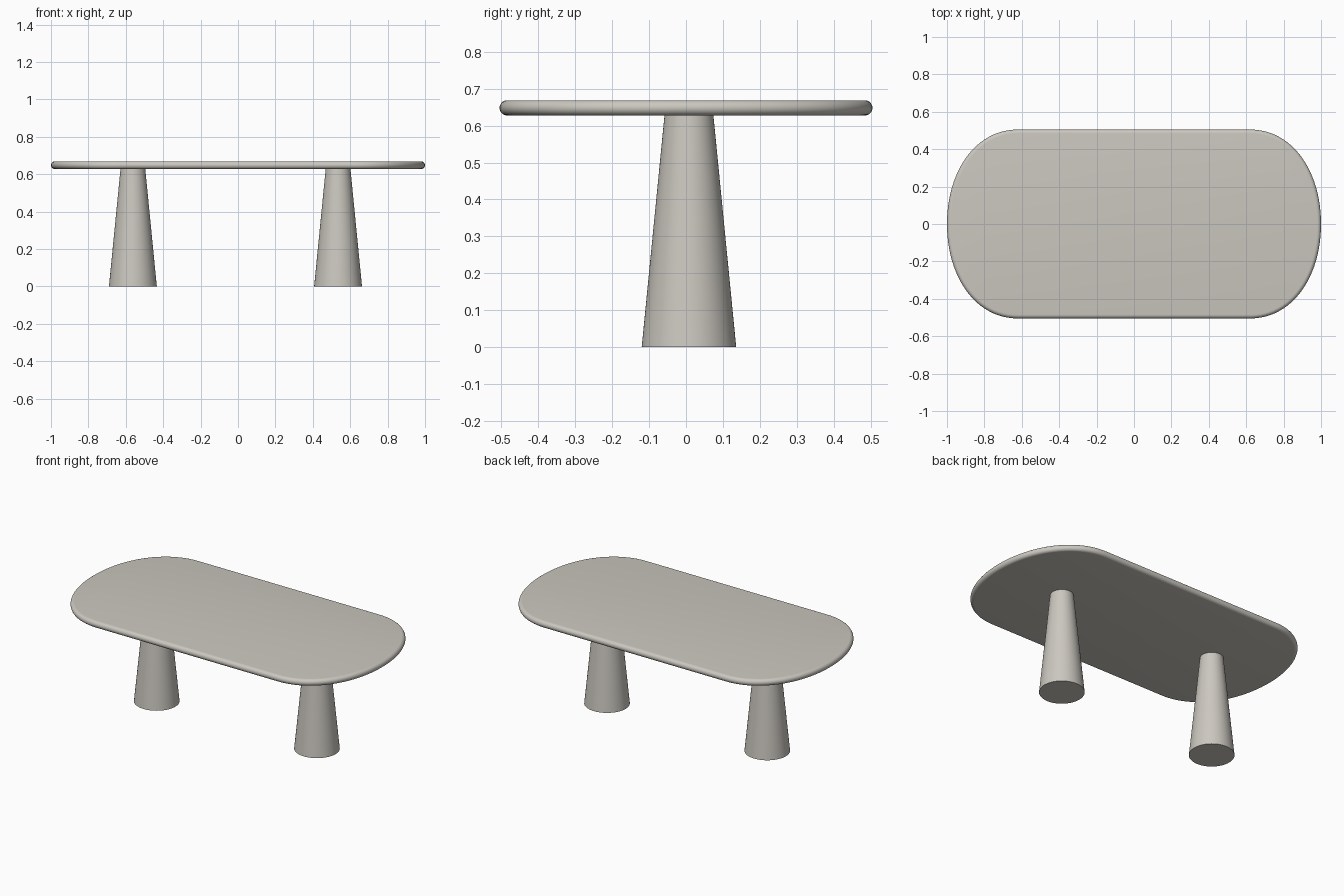
import bpy, bmesh, math

if "Cube" in bpy.data.objects:
    bpy.data.objects.remove(bpy.data.objects["Cube"])

mat = bpy.data.materials.new("warm_grey")
mat.diffuse_color = (0.60, 0.575, 0.525, 1)
mat.use_nodes = True
mat.node_tree.nodes["Principled BSDF"].inputs["Base Color"].default_value = mat.diffuse_color


def finish(bm, name):
    bmesh.ops.recalc_face_normals(bm, faces=bm.faces[:])
    me = bpy.data.meshes.new(name)
    bm.to_mesh(me)
    bm.free()
    ob = bpy.data.objects.new(name, me)
    bpy.context.collection.objects.link(ob)
    me.materials.append(mat)
    bpy.context.view_layer.objects.active = ob
    ob.select_set(True)
    bpy.ops.object.shade_smooth_by_angle(angle=math.radians(35))
    ob.select_set(False)
    return ob


# Table top outline: one Bezier quarter mirrored to a soft-ended oblong
def quarter(t):
    ctrl = [(1, 0), (1, 0.28), (0.85, 0.505), (0.62, 0.505)]
    w = [(1 - t) ** 3, 3 * t * (1 - t) ** 2, 3 * t * t * (1 - t), t ** 3]
    return tuple(sum(k * c[i] for k, c in zip(w, ctrl)) for i in (0, 1))


N = 24
q = [quarter(i / N) for i in range(N + 1)]
outline = (q + [(-x, y) for x, y in q[::-1]][:-1]
           + [(-x, -y) for x, y in q] + [(x, -y) for x, y in q[::-1]][:-1])
count = len(outline)


def inset_point(i, d):
    (x, y), a, b = outline[i], outline[i - 1], outline[(i + 1) % count]
    tx, ty = b[0] - a[0], b[1] - a[1]
    l = math.hypot(tx, ty)
    return x - d * ty / l, y + d * tx / l


# Table top: rings swept round a bullnose edge, capped flat
bm = bmesh.new()
R, ZC, STEPS = 0.0205, 0.648, 12
rings = []
for s in range(STEPS + 1):
    a = -math.pi / 2 + math.pi * s / STEPS
    d, z = R * (1 - math.cos(a)), ZC + R * math.sin(a)
    rings.append([bm.verts.new((*inset_point(i, d), z)) for i in range(count)])
for lo, hi in zip(rings, rings[1:]):
    for i in range(count):
        j = (i + 1) % count
        bm.faces.new((lo[i], lo[j], hi[j], hi[i]))
bm.faces.new(rings[0][::-1])
bm.faces.new(rings[-1])
finish(bm, "table_top")

# Tapered round legs
H = 0.63
for name, x in (("left_leg", -0.562), ("right_leg", 0.535)):
    bm = bmesh.new()
    bmesh.ops.create_cone(bm, cap_ends=True, segments=64,
                          radius1=0.128, radius2=0.066, depth=H)
    bmesh.ops.translate(bm, verts=bm.verts[:], vec=(x, 0.008, H / 2))
    finish(bm, name)
